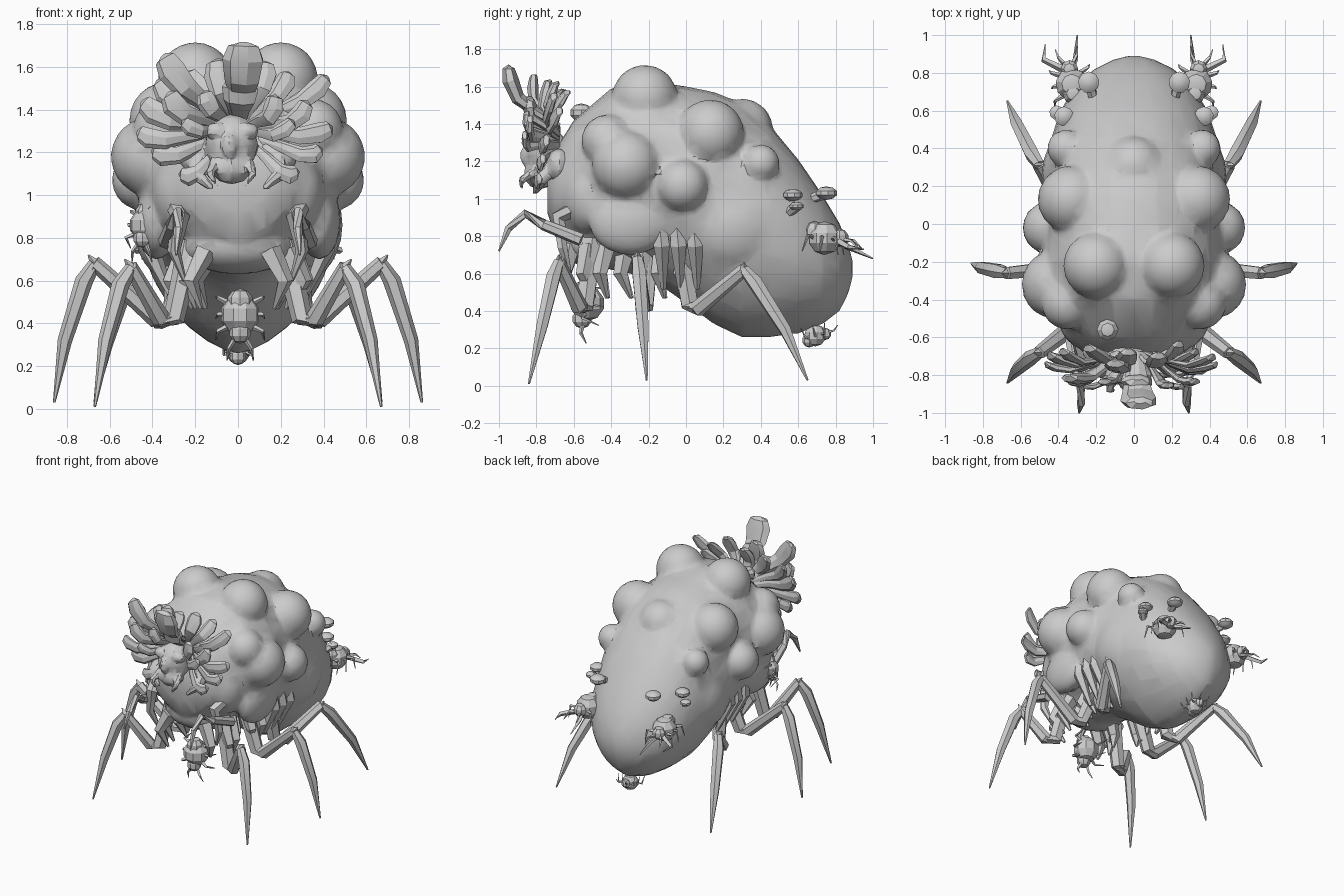
import bpy, bmesh, math, random
from mathutils import Vector

if "Cube" in bpy.data.objects:
    bpy.data.objects.remove(bpy.data.objects["Cube"])

random.seed(4)
shell = bpy.data.materials.new("pale grey")
shell.diffuse_color = (0.6, 0.6, 0.6, 1)
shell.use_nodes = True
shell.node_tree.nodes["Principled BSDF"].inputs["Base Color"].default_value = shell.diffuse_color


def finish(name, bm, angle=40):
    bmesh.ops.recalc_face_normals(bm, faces=bm.faces)
    me = bpy.data.meshes.new(name)
    bm.to_mesh(me)
    bm.free()
    me.materials.append(shell)
    ob = bpy.data.objects.new(name, me)
    bpy.context.collection.objects.link(ob)
    bpy.ops.object.select_all(action='DESELECT')
    ob.select_set(True)
    bpy.context.view_layer.objects.active = ob
    bpy.ops.object.shade_smooth_by_angle(angle=math.radians(angle))
    return ob


def fuse(ob, voxel, ratio, angle):
    """Merge overlapping volumes into one coarse outer skin with creases."""
    m = ob.modifiers.new("merge", 'REMESH')
    m.mode, m.voxel_size, m.use_smooth_shade = 'VOXEL', voxel, True
    m = ob.modifiers.new("coarsen", 'DECIMATE')
    m.ratio = ratio
    m = ob.modifiers.new("crease", 'EDGE_SPLIT')
    m.split_angle = math.radians(angle)


def skin(bm, rings):
    """Bridge rings of points and cap both ends."""
    loops = [[bm.verts.new(p) for p in r] for r in rings]
    n = len(loops[0])
    for a, b in zip(loops, loops[1:]):
        for i in range(n):
            bm.faces.new((a[i], a[(i + 1) % n], b[(i + 1) % n], b[i]))
    bm.faces.new(loops[0])
    bm.faces.new(loops[-1])


def tube(bm, pts, radii, sides=6, flat=1.0, ref=(0, 1, 0)):
    """Tapered limb along pts; flat squashes it along ref."""
    pts = [Vector(p) for p in pts]
    ref = Vector(ref)
    rings = []
    for i, p in enumerate(pts):
        t = (pts[min(i + 1, len(pts) - 1)] - pts[max(i - 1, 0)]).normalized()
        u = t.cross(ref)
        u = u.normalized() if u.length > 0.05 else t.orthogonal().normalized()
        v = u.cross(t)
        rings.append([p + radii[i] * (math.cos(k * math.tau / sides) * u
                      + flat * math.sin(k * math.tau / sides) * v) for k in range(sides)])
    skin(bm, rings)


def ball(bm, c, r, seg=16):
    r = (r, r, r) if isinstance(r, (int, float)) else r
    vs = bmesh.ops.create_uvsphere(bm, u_segments=seg, v_segments=max(5, seg * 5 // 8), radius=1)['verts']
    for v in vs:
        v.co = Vector([v.co[i] * r[i] + c[i] for i in range(3)])


def mirrored(p, s):
    return (p[0] * s, p[1], p[2])


# body: y, bottom, top, half width
stations = [(-.74, .92, 1.16, .14), (-.70, .8, 1.26, .25), (-.6, .7, 1.42, .34), (-.4, .62, 1.59, .47),
            (-.2, .58, 1.63, .49), (0, .44, 1.6, .48), (.15, .33, 1.57, .47), (.3, .26, 1.51, .46),
            (.45, .26, 1.39, .44), (.6, .28, 1.21, .39), (.73, .33, 1.02, .31),
            (.82, .4, .87, .21), (.87, .5, .75, .11), (.89, .58, .67, .03)]
bm = bmesh.new()
rings = []
for y, lo, hi, w in stations:
    ring = []
    for k in range(28):
        a = k * math.tau / 28
        c, s = math.cos(a), math.sin(a)
        power = 0.9 if s > 0 else 1.35        # full back, keeled belly
        ring.append((w * math.copysign(abs(c) ** power, c), y, (lo + hi) / 2 + (hi - lo) / 2 * s))
    rings.append(ring)
skin(bm, rings)

# swollen domes on the back and flanks, belly plate and chin folds
domes = [((.2, -.22, 1.54), .175), ((.41, -.32, 1.18), .185), ((.33, .13, 1.35), .18),
         ((.45, -.02, 1.07), .14), ((.36, .4, 1.19), .1), ((.35, -.42, 1.31), .14),
         ((.3, .25, .86), (.19, .27, .26)), ((.23, -.5, 1.02), (.17, .17, .22)),
         ((.38, -.3, .88), (.1, .22, .18)), ((.21, .5, .68), (.15, .26, .22))]
for c, r in domes:
    for s in (-1, 1):
        ball(bm, mirrored(c, s), r, 20)
ball(bm, (0, .3, 1.37), .165, 20)
ball(bm, (0, -.48, .76), (.27, .2, .13), 16)
ball(bm, (0, -.62, .93), (.22, .12, .08), 14)
fuse(finish("body", bm, 50), .02, .12, 28)

# walking legs, three per side
legs = {
    "front_leg": [(.22, -.5, .78), (.3, -.54, .42), (.36, -.57, .42), (.5, -.68, .66), (.55, -.71, .58), (.62, -.77, .32), (.67, -.84, .01)],
    "middle_leg": [(.2, -.2, .72), (.32, -.22, .42), (.38, -.23, .42), (.67, -.26, .68), (.72, -.25, .6), (.81, -.23, .32), (.86, -.21, .03)],
    "rear_leg": [(.28, -.04, .8), (.3, .02, .43), (.36, .06, .41), (.5, .31, .62), (.54, .37, .55), (.62, .53, .3), (.67, .65, .03)]}
for name, path in legs.items():
    for s, side in ((1, "right"), (-1, "left")):
        bm = bmesh.new()
        p = [mirrored(q, s) for q in path]
        tube(bm, p[:3], (.06, .05, .035), 6)
        tube(bm, p[1:5], (.03, .045, .036, .025), 6)
        tube(bm, p[3:], (.03, .042, .034, .006), 6)
        knee = Vector(p[3])                     # knee spur
        tube(bm, [knee, knee + Vector((.03 * s, 0, .04))], (.025, .004), 4)
        finish(name + "_" + side, bm, 25)

# small raised arms at the front and hanging limbs under the chest
bm = bmesh.new()
for s in (-1, 1):
    arm = [(.34, -.56, .78), (.31, -.76, .86), (.28, -.86, .92), (.28, -.95, .84), (.29, -1, .72)]
    tube(bm, [mirrored(q, s) for q in arm], (.035, .03, .025, .022, .005), 6)
    arm = [(.32, -.5, 1.0), (.27, -.68, .9), (.3, -.66, .74), (.25, -.62, .6)]
    tube(bm, [mirrored(q, s) for q in arm], (.04, .045, .03, .01), 6)
    for y in (-.62, -.52, -.43, -.32, -.22, -.12, .0):
        x = .12 + .14 * random.random()
        limb = [(x, y, .74), (x + .07, y - .03, .6), (x + .02, y + .04 * random.random(), .47)]
        tube(bm, [mirrored(q, s) for q in limb], (.055, .04, .01), 5)
    for k in range(3):                          # flank folds
        y = -.15 + .09 * k
        limb = [(.39, y, .95), (.41, y + .02, .75), (.31, y + .03, .52)]
        tube(bm, [mirrored(q, s) for q in limb], (.03, .045, .015), 5)
finish("small_limbs", bm, 25)

# head with brow, jaw and fangs
bm = bmesh.new()
ball(bm, (-.03, -.74, 1.24), (.13, .12, .14), 10)
ball(bm, (-.03, -.78, 1.13), (.1, .09, .08), 8)
ball(bm, (-.04, -.85, 1.23), (.04, .04, .06), 6)
for s in (-1, 1):
    ball(bm, (-.03 + .07 * s, -.8, 1.3), (.06, .05, .04), 8)
    ball(bm, (.18 * s, -.68, 1.18), (.1, .07, .09), 8)
    tube(bm, [(-.03 + .08 * s, -.8, 1.15), (-.03 + .1 * s, -.88, 1.1), (-.03 + .06 * s, -.88, 1.03)], (.03, .022, .004), 5)
    tube(bm, [(.18 * s, -.68, 1.2), (.2 * s, -.78, 1.1), (.12 * s, -.81, 1.03)], (.05, .04, .015), 6)
fuse(finish("head", bm, 25), .012, .15, 25)

# crown of curled petals: tip position and width
petals = [((.03, -.96, 1.71), .1), ((-.1, -.74, 1.63), .07), ((.13, -.7, 1.62), .06), ((-.35, -.82, 1.65), .07),
          ((-.24, -.66, 1.57), .06), ((.24, -.64, 1.57), .05), ((.42, -.71, 1.55), .05), ((-.45, -.7, 1.43), .06),
          ((-.33, -.84, 1.47), .06), ((.33, -.84, 1.43), .05), ((.44, -.75, 1.31), .05), ((-.47, -.75, 1.29), .05),
          ((-.4, -.74, 1.2), .05), ((.39, -.77, 1.21), .045), ((.28, -.79, 1.1), .045), ((-.27, -.79, 1.09), .045),
          ((.02, -.84, 1.54), .09), ((-.16, -.84, 1.48), .05), ((.18, -.86, 1.46), .05), ((.26, -.87, 1.34), .04),
          ((-.26, -.87, 1.34), .04), ((-.38, -.68, 1.53), .05), ((.33, -.68, 1.47), .05), ((-.03, -.68, 1.58), .06)]
bm = bmesh.new()
for tip, w in petals:
    tip, root = Vector(tip), Vector((tip[0] * .25, -.68, 1.28 + (tip[2] - 1.28) * .25))
    bend = Vector((random.uniform(-.02, .02), 0, random.uniform(-.02, .02)))
    pts = [root.lerp(tip, t) + Vector((0, b, c)) + bend * k for t, b, c, k in
           ((0, 0, 0, 0), (.3, -.04, -.01, .7), (.6, -.05, -.03, 1), (.85, -.02, -.02, .6), (.96, .0, 0, 0), (1, .02, 0, 0))]
    tube(bm, pts, (w * .4, w * .6, w * .85, w, w * .75, w * .3), 7, .45)
finish("petal_crown", bm, 25)


def critter(name, c, size, heading, up=1):
    """Small round parasite with six bent legs and two feelers."""
    bm = bmesh.new()
    c, h = Vector(c), Vector(heading).normalized()
    side = h.cross(Vector((0, 0, 1))).normalized()
    top = side.cross(h) * up
    ball(bm, c, size, 9)
    ball(bm, c + h * size * .9 + top * size * .1, size * .55, 8)
    ball(bm, c - h * size * .6 + top * size * .3, size * .65, 8)
    for s in (-1, 1):
        for k in (-.6, 0, .6):
            a = c + (h * k + side * s * .6) * size
            tube(bm, [a, a + (side * s * .5 + h * k * .4 + top * .1) * size,
                      a + (side * s * .6 + h * k * .8 - top * .9) * size], (size * .16, size * .11, size * .03), 4)
        a = c + h * size * 1.2 + side * s * size * .25
        tube(bm, [a, a + (h * .5 + side * s * .3) * size, a + (h * 1.0 + side * s * .4 - top * .4) * size],
             (size * .14, size * .1, size * .03), 4)
    finish(name, bm, 30)


critter("rear_parasite_right", (.33, .74, .79), .09, (.15, 1, -.1))
critter("rear_parasite_left", (-.33, .74, .79), .09, (-.15, 1, -.1))
critter("tail_parasite", (0, .69, .27), .06, (0, 1, .25), -1)
critter("chest_parasite", (.01, -.53, .44), .095, (0, -.2, -1))
critter("flank_parasite", (-.43, -.4, .86), .08, (-.2, -.4, -1))

# mushroom growths and feelers near the rear parasites
bm = bmesh.new()
for s in (-1, 1):
    for base, cap, r in (((.2, .62, .98), (.24, .75, 1.03), .06), ((.3, .5, .98), (.37, .57, 1.02), .055),
                         ((.34, .52, .9), (.41, .59, .96), .04)):
        tube(bm, [mirrored(base, s), mirrored(cap, s)], (.022, .03), 6)
        ball(bm, mirrored(cap, s), (r, r, r * .6), 9)
    for tip in ((.3, 1.0, .68), (.47, .95, .73)):
        path = ((.34, .8, .78), (tip[0] + .01, .87, .74), tip)
        tube(bm, [mirrored(q, s) for q in path], (.022, .016, .004), 4)
ball(bm, (-.14, -.56, 1.46), (.06, .06, .05), 8)
finish("growths", bm, 30)
